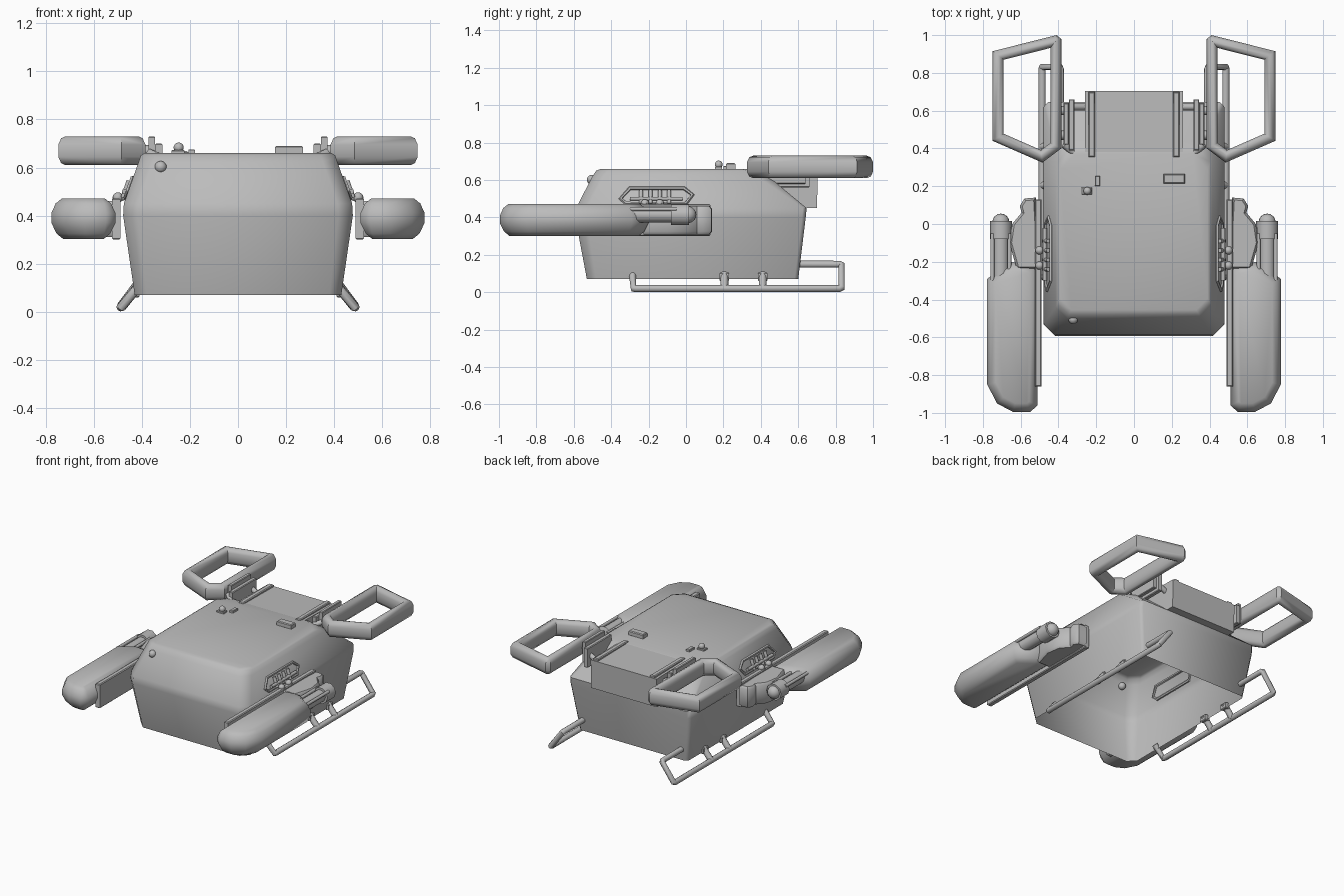
import bpy, bmesh, math
from mathutils import Vector

if "Cube" in bpy.data.objects:
    bpy.data.objects.remove(bpy.data.objects["Cube"])

grey = bpy.data.materials.new("hull grey")
grey.diffuse_color = (0.5, 0.5, 0.5, 1)
grey.use_nodes = True
grey.node_tree.nodes["Principled BSDF"].inputs["Base Color"].default_value = grey.diffuse_color


def finish(ob, mirror, angle=40):
    bpy.ops.object.select_all(action='DESELECT')
    bpy.context.view_layer.objects.active = ob
    ob.select_set(True)
    bpy.ops.object.shade_smooth_by_angle(angle=math.radians(angle))
    if mirror:
        ob.modifiers.new("mirror", 'MIRROR').use_mirror_merge = False
    return ob


def mesh_object(name, bm, mirror=False, angle=40):
    bmesh.ops.recalc_face_normals(bm, faces=bm.faces[:])
    me = bpy.data.meshes.new(name)
    bm.to_mesh(me)
    bm.free()
    me.materials.append(grey)
    ob = bpy.data.objects.new(name, me)
    bpy.context.collection.objects.link(ob)
    return finish(ob, mirror, angle)


def loft(name, loops, bottom=True, top=True, ring=False, mirror=False, angle=40):
    bm = bmesh.new()
    rows = [[bm.verts.new(p) for p in lp] for lp in loops]
    n = len(rows[0])
    pairs = list(zip(rows, rows[1:])) + ([(rows[-1], rows[0])] if ring else [])
    for a, b in pairs:
        for i in range(n):
            j = (i + 1) % n
            bm.faces.new((a[i], a[j], b[j], b[i]))
    if bottom and not ring:
        bm.faces.new(rows[0][::-1])
    if top and not ring:
        bm.faces.new(rows[-1])
    return mesh_object(name, bm, mirror, angle)


def inset(outline, d, z):
    # counter-clockwise outline moved inward by d
    pts = [Vector(p) for p in outline]
    out = []
    for i, p in enumerate(pts):
        e1 = (p - pts[i - 1]).normalized()
        e2 = (pts[(i + 1) % len(pts)] - p).normalized()
        n1, n2 = Vector((-e1.y, e1.x)), Vector((-e2.y, e2.x))
        q = p + (n1 + n2) * d / (1 + n1.dot(n2))
        out.append((q.x, q.y, z))
    return out


def box(name, lo, hi, mirror=False):
    out = [(lo[0], lo[1]), (hi[0], lo[1]), (hi[0], hi[1]), (lo[0], hi[1])]
    b = min(h - l for l, h in zip(lo, hi)) * 0.15
    levels = [(b, lo[2]), (0, lo[2] + b), (0, hi[2] - b), (b, hi[2])]
    return loft(name, [inset(out, d, z) for d, z in levels], mirror=mirror, angle=30)


def tube(name, paths, r, mirror=True, closed=False, res=3):
    cu = bpy.data.curves.new(name, 'CURVE')
    cu.dimensions = '3D'
    cu.bevel_depth, cu.bevel_resolution, cu.use_fill_caps = r, res, True
    for path in paths:
        s = cu.splines.new('POLY')
        s.points.add(len(path) - 1)
        for pt, p in zip(s.points, path):
            pt.co = (*p, 1)
        s.use_cyclic_u = closed
    cu.materials.append(grey)
    ob = bpy.data.objects.new(name, cu)
    bpy.context.collection.objects.link(ob)
    bpy.ops.object.select_all(action='DESELECT')
    bpy.context.view_layer.objects.active = ob
    ob.select_set(True)
    bpy.ops.object.convert(target='MESH')
    return finish(bpy.context.object, mirror)


def ball(name, pos, r, mirror=False):
    bm = bmesh.new()
    bmesh.ops.create_uvsphere(bm, u_segments=16, v_segments=10, radius=r)
    bmesh.ops.translate(bm, verts=bm.verts[:], vec=pos)
    return mesh_object(name, bm, mirror)


# Cabin shell, open underneath
def hull_loop(w, yf, yr, cf, cr, z):
    half = [(w - cf, yf), (w, yf + cf), (w, yr - cr), (w - cr, yr)]
    return [(x, y, z) for x, y in half] + [(-x, y, z) for x, y in half[::-1]]


loft("cabin_shell", [hull_loop(*v) for v in (
    (0.43, -0.53, 0.60, 0.05, 0.02, 0.07),
    (0.478, -0.592, 0.64, 0.06, 0.02, 0.40),
    (0.475, -0.588, 0.645, 0.06, 0.02, 0.45),
    (0.415, -0.50, 0.44, 0.06, 0.06, 0.62),
    (0.405, -0.48, 0.40, 0.06, 0.07, 0.65),
    (0.39, -0.455, 0.37, 0.06, 0.08, 0.66))], bottom=False, angle=50)

# Rear roof overhang
loft("rear_overhang", [
    [(-.26, .36, .45), (.26, .36, .45), (.26, .70, .45), (-.26, .70, .45)],
    [(-.26, .36, .657), (.26, .36, .657), (.26, .705, .652), (-.26, .705, .652)]], angle=30)
box("roof_rail", (0.207, 0.355, 0.60), (0.242, 0.70, 0.668), True)

# Rear rotor guards: rounded section swept round a polygon
guard = [(0.385, 0.40), (0.485, 0.325), (0.748, 0.44), (0.748, 0.915), (0.41, 1.0), (0.385, 0.98)]
section = [(0, .645), (0, .695), (.012, .722), (.03, .73), (.045, .725), (.058, .70),
           (.058, .64), (.045, .615), (.03, .61), (.012, .618)]
loft("rear_guard", [inset(guard, d, z) for d, z in section], ring=True, mirror=True, angle=45)

# Rear guard mounts
box("mount_arm", (0.315, 0.39, 0.56), (0.345, 0.66, 0.70), True)
box("mount_cheek", (0.345, 0.42, 0.58), (0.372, 0.64, 0.73), True)
tube("mount_pin", [[(.33, .60, .67), (.41, .60, .67)], [(.33, .47, .67), (.40, .47, .67)]], 0.024)
tube("mount_strut", [[(.30, .36, .63), (.37, .42, .66)], [(.25, .62, .60), (.33, .62, .64)]], 0.018)

# Front pods
pod = [(.51, -.96), (.55, -.995), (.64, -.995), (.725, -.95), (.777, -.85),
       (.777, -.29), (.65, -.20), (.51, -.22)]
loft("front_pod", [inset(pod, d, z) for d, z in
                   ((.05, .302), (.022, .325), (0, .37), (0, .41), (.018, .45), (.045, .472))],
     mirror=True, angle=50)
box("pod_side_plate", (0.49, -0.86, 0.30), (0.525, 0.13, 0.472), True)
bracket = [(.50, -.24), (.62, -.24), (.66, -.10), (.645, 0), (.595, .06), (.605, .095),
           (.58, .135), (.52, .14)]
loft("pod_bracket", [inset(bracket, d, z) for d, z in
                     ((.012, .31), (0, .325), (0, .445), (.012, .46))], mirror=True)

# Pod actuators
tube("actuator_drum", [[(.705, -.08, .415), (.705, .015, .415)]], 0.058)
ball("actuator_cap", (.705, .01, .415), 0.045, True)
tube("actuator_barrel", [[(.705, -.30, .415), (.705, -.07, .415)]], 0.043)
tube("actuator_rods", [[(.66, -.30, .445), (.66, -.05, .445)],
                       [(.75, -.30, .445), (.75, -.05, .445)]], 0.011)
tube("actuator_axle", [[(.56, -.04, .415), (.70, -.04, .415)]], 0.026)


# Side vents on the sloping upper flank
def flank(y, z, out=0.0):
    return (0.475 - (z - 0.45) * 0.353 + out, y, z)


hexagon = [(-.35, .50), (-.30, .555), (-.01, .555), (.035, .52), (.0, .475), (-.32, .475)]
tube("vent_rim", [[flank(y, z) for y, z in hexagon]], 0.011, closed=True, res=1)
tube("vent_bars", [[flank(y, .475, .012), flank(y, .545, .012)]
                   for y in (-.24, -.19, -.14, -.09)], 0.011)
tube("vent_crossbar", [[flank(-.30, .50, .015), flank(-.02, .50, .015)]], 0.011)
tube("pod_links", [[flank(y, .48), (.52, y, .465)] for y in (-.22, -.14)], 0.014)
for y in (-.22, -.14):
    ball("link_joint", (.50, y, .475), 0.022, True)

# Landing skids
tube("skid", [[(.415, -.285, .10), (.43, -.285, .085), (.485, -.28, .02), (.487, -.27, .02),
               (.487, .82, .02), (.484, .832, .025), (.395, .832, .145), (.39, .82, .15),
               (.39, .57, .15)]], 0.019)
tube("skid_posts", [[(.42, y, .10), (.485, y, .02)] for y in (.205, .41)], 0.021)
for y in (.205, .41):
    box("post_collar", (.41, y - .026, .06), (.445, y + .026, .105), True)

# Roof and nose fittings
ball("nose_sensor", (-.322, -.505, .602), 0.025)
ball("roof_camera", (-.247, .175, .683), 0.021)
box("camera_base", (-.277, .155, .655), (-.222, .192, .672))
box("roof_box_small", (-.207, .20, .655), (-.18, .255, .676))
box("roof_box", (.155, .215, .655), (.27, .265, .69))
